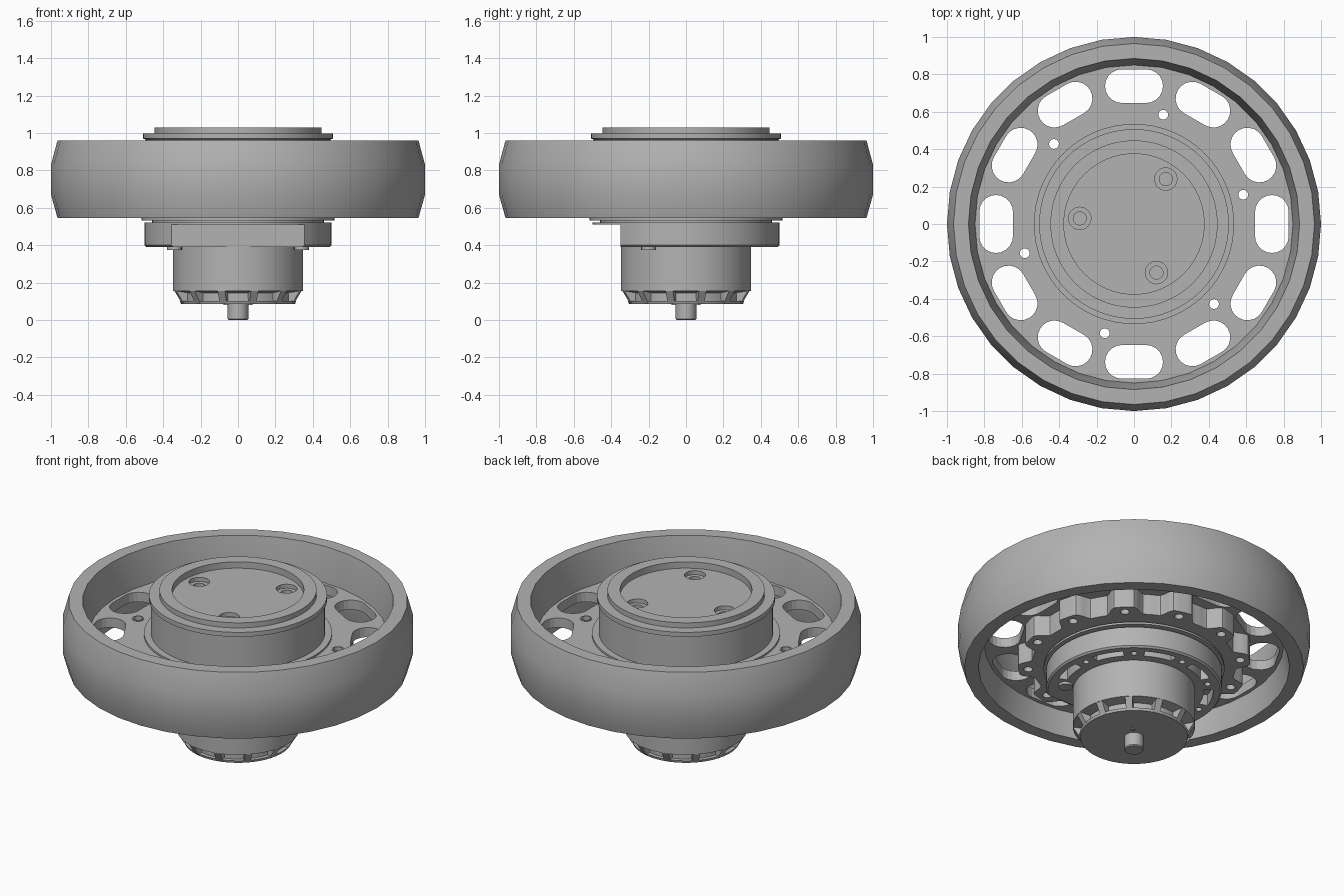
import bpy, bmesh, math
from mathutils import Matrix, Vector

if "Cube" in bpy.data.objects:
    bpy.data.objects.remove(bpy.data.objects["Cube"])

GRAY = (0.45, 0.45, 0.45, 1)
mat = bpy.data.materials.new("machined gray")
mat.use_nodes = True
mat.diffuse_color = GRAY
mat.node_tree.nodes["Principled BSDF"].inputs["Base Color"].default_value = GRAY


def finish(bm, name, cutter=False):
    bmesh.ops.recalc_face_normals(bm, faces=bm.faces)
    me = bpy.data.meshes.new(name)
    bm.to_mesh(me)
    bm.free()
    me.materials.append(mat)
    ob = bpy.data.objects.new(name, me)
    bpy.context.collection.objects.link(ob)
    if cutter:
        ob.hide_render = True
        ob.hide_set(True)
    return ob


def smooth(ob):
    bpy.ops.object.select_all(action="DESELECT")
    ob.select_set(True)
    bpy.context.view_layer.objects.active = ob
    bpy.ops.object.shade_smooth_by_angle(angle=math.radians(25))


def lathe(name, profile, steps=64):
    """Revolve (radius, z) points; a profile off the axis is closed into a ring."""
    bm = bmesh.new()
    vs = [bm.verts.new((r, 0, z)) for r, z in profile]
    es = [bm.edges.new(p) for p in zip(vs, vs[1:])]
    if profile[0][0] > 0:
        es.append(bm.edges.new((vs[-1], vs[0])))
    bmesh.ops.spin(bm, geom=vs + es, cent=(0, 0, 0), axis=(0, 0, 1),
                   angle=math.tau, steps=steps, use_duplicate=False)
    bmesh.ops.remove_doubles(bm, verts=bm.verts, dist=1e-4)
    return finish(bm, name)


def prism(bm, pts, z0, z1):
    """Extrude an outline from z0 to z1."""
    f = bm.faces.new([bm.verts.new((x, y, z0)) for x, y in pts])
    top = bmesh.ops.extrude_face_region(bm, geom=[f])["geom"]
    bmesh.ops.translate(bm, vec=(0, 0, z1 - z0),
                        verts=[v for v in top if isinstance(v, bmesh.types.BMVert)])


def circle(cx, cy, r, n=24):
    return [(cx + r * math.cos(math.tau * i / n), cy + r * math.sin(math.tau * i / n))
            for i in range(n)]


def polar(r, deg):
    return r * math.cos(math.radians(deg)), r * math.sin(math.radians(deg))


def box(bm, size, loc, turn=0):
    m = (Matrix.Rotation(math.radians(turn), 4, "Z") @ Matrix.Translation(Vector(loc))
         @ Matrix.Diagonal((*size, 1)))
    bmesh.ops.create_cube(bm, size=1, matrix=m)


def slot(deg, radial=0.09, half=0.155, r=0.737):
    """Rounded tangential window, slightly curved around the hub."""
    pts, c = [], half - radial
    for sx, start in ((1, -90), (-1, 90)):
        for i in range(11):
            a = math.radians(start + i * 18)
            pts.append((sx * c + radial * math.cos(a), r + radial * math.sin(a)))
    t = math.radians(deg - 90)
    return [(x * math.cos(t) - y * math.sin(t), x * math.sin(t) + y * math.cos(t))
            for x, y in pts]


def arc_slot(deg, span, r, w):
    """Kidney shaped outline following a circle."""
    angs = [deg - span / 2 + span * i / 10 for i in range(11)]
    return [polar(r + w, a) for a in angs] + [polar(r - w, a) for a in reversed(angs)]


def cut(ob, cutter):
    m = ob.modifiers.new("cut", "BOOLEAN")
    m.operation, m.solver, m.object = "DIFFERENCE", "EXACT", cutter


# Tyre rim with tapered shoulders
smooth(lathe("wheel_rim", [(0.965, 0.545), (1, 0.67), (1, 0.83), (0.965, 0.96),
                           (0.885, 0.96), (0.85, 0.75), (0.85, 0.70), (0.885, 0.545)], 36))

# Web disc with twelve windows
web = lathe("wheel_web", [(0, 0.69), (0.86, 0.69), (0.86, 0.75), (0, 0.75)], 72)
bm = bmesh.new()
for k in range(12):
    prism(bm, slot(30 * k), 0.6, 0.85)
windows = finish(bm, "window_cutter", True)
bm = bmesh.new()
for k in range(12):
    prism(bm, circle(*polar(0.605, 15 + 30 * k), 0.026), 0.5, 0.74 if k % 2 else 0.85)
bolt_holes = finish(bm, "bolt_hole_cutter", True)
cut(web, windows)
cut(web, bolt_holes)
smooth(web)

# Scalloped boss under the web
bm = bmesh.new()
outline = []
for i in range(288):
    a = i * 1.25
    w = min(1, max(0, 0.5 - 0.8 * math.cos(math.radians(12 * a))))
    outline.append(polar(0.58 + 0.08 * w * w * (3 - 2 * w), a))
prism(bm, outline, 0.56, 0.70)
boss = finish(bm, "scalloped_boss")
cut(boss, bolt_holes)
smooth(boss)

# Collars around the bolt holes on top of the web
for k in range(0, 12, 2):
    x, y = polar(0.605, 15 + 30 * k)
    ob = lathe("bolt_collar", [(0.026, 0.745), (0.034, 0.745), (0.034, 0.755), (0.026, 0.755)], 24)
    ob.location = (x, y, 0)

# Hub drum and its recessed cap with three counterbored holes
smooth(lathe("hub_seat_ring", [(0.48, 0.74), (0.535, 0.74), (0.535, 0.762), (0.48, 0.762)]))
hub = lathe("hub_drum", [(0, 0.72), (0.495, 0.72), (0.495, 0.965), (0.507, 0.97), (0.507, 0.998),
                         (0.447, 0.998), (0.447, 1.03), (0.375, 1.03), (0.375, 0.99), (0, 0.99)])
bm = bmesh.new()
for x, y in ((0.17, 0.24), (-0.29, 0.03), (0.12, -0.26)):
    prism(bm, circle(x, y, 0.06), 0.965, 1.1)
wide = finish(bm, "counterbore_cutter", True)
bm = bmesh.new()
for x, y in ((0.17, 0.24), (-0.29, 0.03), (0.12, -0.26)):
    prism(bm, circle(x, y, 0.035), 0.9, 1.1)
narrow = finish(bm, "pilot_hole_cutter", True)
cut(hub, wide)
cut(hub, narrow)
smooth(hub)

# Lower flange and thin backing plate
smooth(lathe("lower_flange", [(0, 0.532), (0.515, 0.532), (0.515, 0.545), (0.47, 0.545),
                              (0.47, 0.57), (0, 0.57)]))
smooth(lathe("backing_plate", [(0, 0.51), (0.5, 0.51), (0.5, 0.52), (0.46, 0.52),
                               (0.46, 0.535), (0, 0.535)]))

# Motor mount, flattened at the front, with pockets and kidney slots
mount = lathe("motor_mount", [(0, 0.39), (0.49, 0.39), (0.5, 0.4), (0.5, 0.512), (0, 0.512)])
bm = bmesh.new()
box(bm, (1.2, 0.4, 0.3), (0, -0.55, 0.4))
for x in (-0.14, 0.13):
    box(bm, (0.17, 0.06, 0.075), (x, -0.35, 0.467))
front_cut = finish(bm, "mount_front_cutter", True)
bm = bmesh.new()
for a in (-10, 30, 70, 110, 150, 190):
    prism(bm, arc_slot(a, 24, 0.425, 0.026), 0.3, 0.46)
for a in (10, 50, 90, 130, 170):
    prism(bm, circle(*polar(0.425, a), 0.018, 16), 0.3, 0.46)
kidneys = finish(bm, "kidney_cutter", True)
cut(mount, front_cut)
cut(mount, kidneys)
smooth(mount)

# Small feet under the mount
bm = bmesh.new()
for s in (-1, 1):
    prism(bm, circle(s * 0.34, -0.2, 0.04, 16), 0.375, 0.4)
smooth(finish(bm, "mount_feet"))

# Motor can with a slotted, tapered bell end
smooth(lathe("motor_can", [(0, 0.4), (0.348, 0.4), (0.348, 0.155), (0.285, 0.145),
                           (0.285, 0.1), (0.31, 0.1), (0.305, 0.085), (0, 0.085)]))
bm = bmesh.new()
for k in range(12):
    before = set(bm.verts)
    box(bm, (0.1, 0.042, 0.072), (0.298, 0, 0.122), 15 + 30 * k)
    for v in set(bm.verts) - before:
        r = math.hypot(v.co.x, v.co.y)
        if r > 0.3 and v.co.z < 0.12:
            v.co.x *= 0.305 / r
            v.co.y *= 0.305 / r
finish(bm, "bell_ribs")

# Output shaft and two pin holes beside it
smooth(lathe("shaft", [(0, 0), (0.05, 0), (0.055, 0.006), (0.055, 0.1), (0, 0.1)], 32))
bm = bmesh.new()
for a in (45, 225):
    prism(bm, circle(*polar(0.09, a), 0.013, 12), 0.08, 0.09)
finish(bm, "bell_pins")
